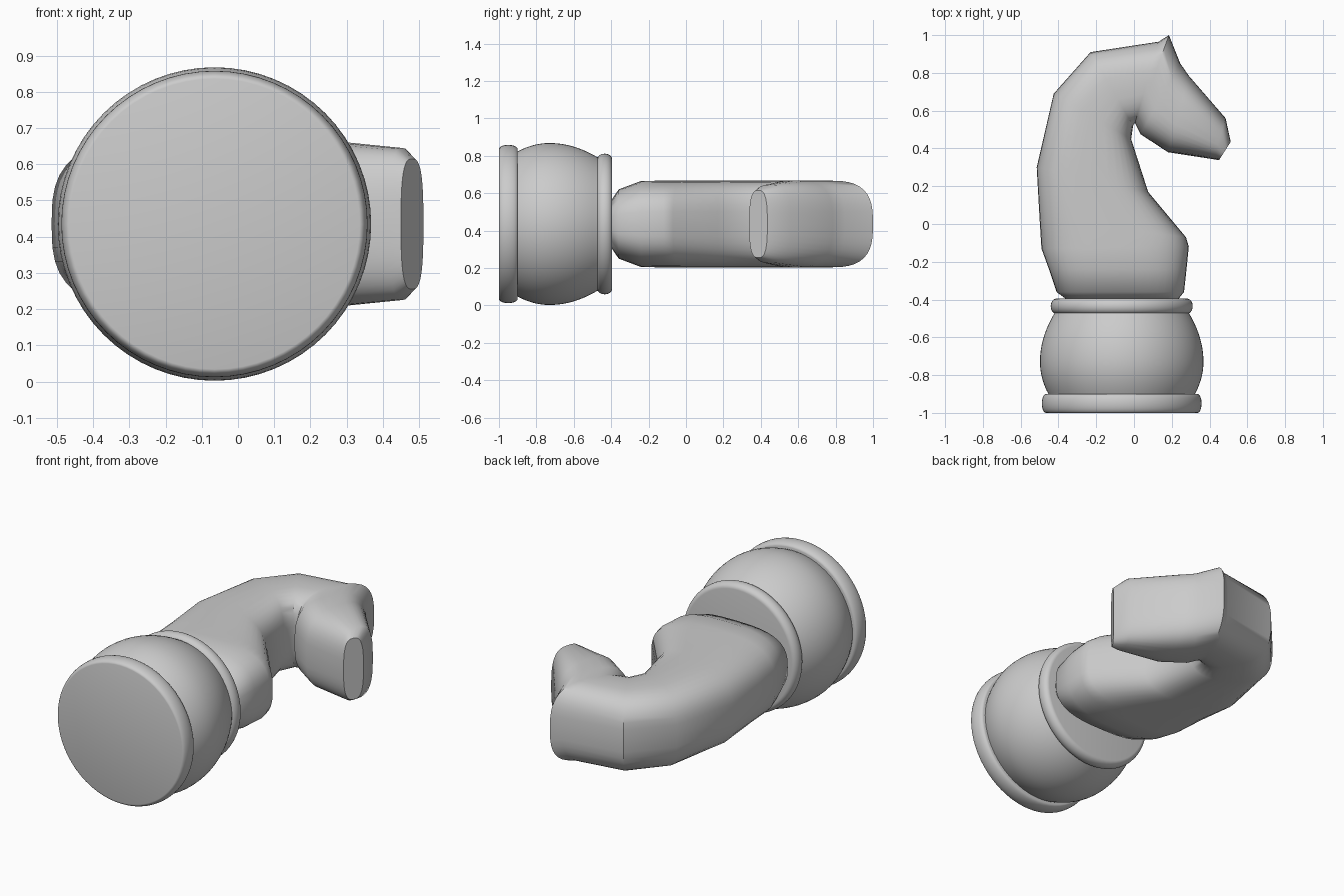
import bpy, bmesh, math
from mathutils import Vector

old = bpy.data.objects.get("Cube")
if old:
    bpy.data.objects.remove(old)

CX, CZ = -0.065, 0.435   # centre line of the piece, lying along y

grey = bpy.data.materials.new("plain_grey")
grey.use_nodes = True
colour = (0.6, 0.6, 0.6, 1)
grey.diffuse_color = colour
grey.node_tree.nodes["Principled BSDF"].inputs["Base Color"].default_value = colour


def loft(name, rings, angle):
    """Skin a list of equal rings and cap both ends."""
    bm = bmesh.new()
    loops = [[bm.verts.new(p) for p in ring] for ring in rings]
    n = len(loops[0])
    for a, b in zip(loops, loops[1:]):
        for i in range(n):
            j = (i + 1) % n
            bm.faces.new((a[i], a[j], b[j], b[i]))
    bm.faces.new(loops[0])
    bm.faces.new(loops[-1])
    bmesh.ops.recalc_face_normals(bm, faces=bm.faces)
    mesh = bpy.data.meshes.new(name)
    bm.to_mesh(mesh)
    bm.free()
    mesh.materials.append(grey)
    ob = bpy.data.objects.new(name, mesh)
    bpy.context.collection.objects.link(ob)
    bpy.ops.object.select_all(action='DESELECT')
    bpy.context.view_layer.objects.active = ob
    ob.select_set(True)
    bpy.ops.object.shade_smooth_by_angle(angle=math.radians(angle))
    return ob


def turned(name, profile, n=64):
    """Round part from (y, radius) points."""
    turns = [2 * math.pi * i / n for i in range(n)]
    return loft(name, [[(CX + r * math.cos(t), y, CZ + r * math.sin(t)) for t in turns]
                       for y, r in profile], 40)


def rounded_ring(y0, y1, r, c, steps=6):
    """Profile of a disc with rounded rims."""
    arc = [math.pi / 2 * i / steps for i in range(steps + 1)]
    half = (y1 - y0) / 2
    first = [(y0 + half * (1 - math.cos(t)), r - c + c * math.sin(t)) for t in arc]
    return first + [(y0 + y1 - y, q) for y, q in reversed(first[:-1])]


# Base: foot ring, bulging body and collar
turned("foot_ring", rounded_ring(-1.0, -0.9, 0.423, 0.022))
bulge = []
for i in range(17):
    y = -0.91 + 0.44 * i / 16
    k = (y + 0.73) / (0.18 if y < -0.73 else 0.26)
    bulge.append((y, 0.433 - (0.05 if y < -0.73 else 0.078) * k * k))
turned("base_body", bulge)
turned("collar", rounded_ring(-0.475, -0.395, 0.376, 0.03))

# Horse head: (crest point), (throat point), half thickness
SECTIONS = [
    ((-0.36, -0.397), (0.235, -0.397), 0.13),
    ((-0.41, -0.36), (0.265, -0.36), 0.185),
    ((-0.45, -0.24), (0.278, -0.24), 0.23),
    ((-0.49, -0.13), (0.29, -0.12), 0.232),
    ((-0.5, 0.03), (0.275, -0.07), 0.232),
    ((-0.515, 0.3), (0.075, 0.17), 0.232),
    ((-0.425, 0.69), (-0.015, 0.45), 0.232),
    ((-0.23, 0.91), (-0.005, 0.52), 0.232),
    ((0.13, 0.965), (0.005, 0.535), 0.232),
    ((0.185, 1.0), (0.012, 0.52), 0.232),
    ((0.245, 0.85), (0.035, 0.475), 0.232),
    ((0.29, 0.785), (0.18, 0.38), 0.232),
    ((0.485, 0.56), (0.42, 0.343), 0.21),
    ((0.512, 0.435), (0.45, 0.338), 0.18),
]


def power(v, e):
    return math.copysign(abs(v) ** e, v)


def head_ring(crest, throat, half, n=40, e=0.68):
    a, b = Vector((*crest, CZ)), Vector((*throat, CZ))
    mid, side = (a + b) / 2, (a - b) / 2
    turns = [2 * math.pi * i / n for i in range(n)]
    return [mid + side * power(math.cos(t), e)
            + Vector((0, 0, half * power(math.sin(t), e))) for t in turns]


loft("horse_head", [head_ring(*s) for s in SECTIONS], 38)
